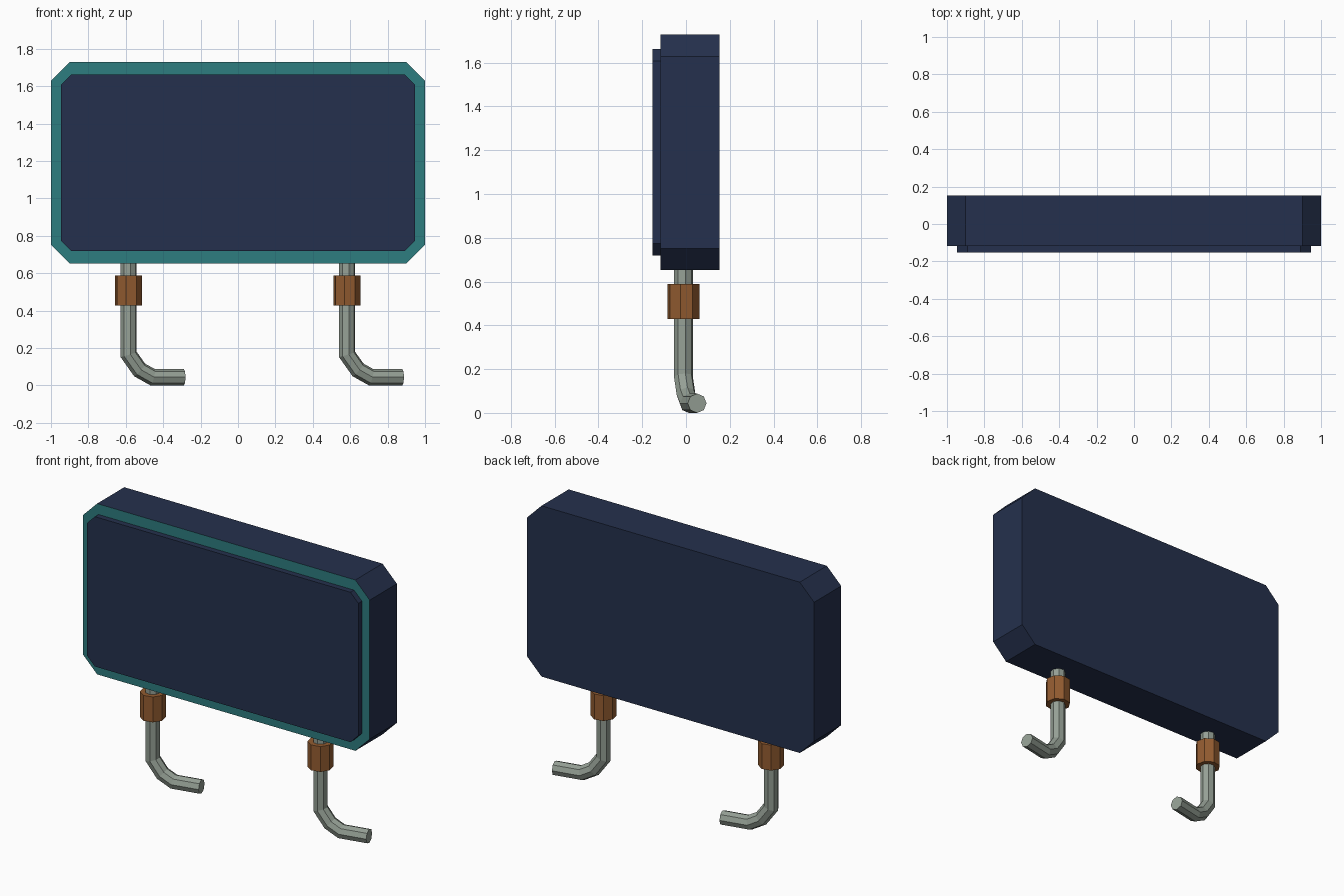
import bpy
import bmesh
from math import cos, sin, tan, atan2, pi, radians

cube = bpy.data.objects.get("Cube")
if cube:
    bpy.data.objects.remove(cube, do_unlink=True)


def material(name, color):
    mat = bpy.data.materials.new(name)
    mat.use_nodes = True
    mat.diffuse_color = (*color, 1)
    mat.node_tree.nodes["Principled BSDF"].inputs["Base Color"].default_value = (*color, 1)
    return mat


navy = material("navy", (0.018, 0.030, 0.074))
teal = material("teal", (0.027, 0.205, 0.216))
copper = material("copper", (0.29, 0.107, 0.03))
steel = material("grey_steel", (0.30, 0.35, 0.30))


def finish(bm, name, *mats):
    bmesh.ops.recalc_face_normals(bm, faces=bm.faces)
    mesh = bpy.data.meshes.new(name)
    bm.to_mesh(mesh)
    bm.free()
    for mat in mats:
        mesh.materials.append(mat)
    obj = bpy.data.objects.new(name, mesh)
    bpy.context.collection.objects.link(obj)
    return obj


def bridge(bm, rings):
    """Skin a list of vertex rings and cap both ends."""
    n = len(rings[0])
    for a, b in zip(rings, rings[1:]):
        for i in range(n):
            j = (i + 1) % n
            bm.faces.new((a[i], a[j], b[j], b[i]))
    bm.faces.new(rings[0])
    bm.faces.new(rings[-1])


def chamfered_slab(name, half_w, z0, z1, y0, y1, cut, *mats):
    """Box with its four corners cut off; a second material covers the front."""
    bm = bmesh.new()
    w = half_w
    outline = [(-w + cut, z0), (w - cut, z0), (w, z0 + cut), (w, z1 - cut),
               (w - cut, z1), (-w + cut, z1), (-w, z1 - cut), (-w, z0 + cut)]
    bridge(bm, [[bm.verts.new((x, y, z)) for x, z in outline] for y in (y0, y1)])
    bm.normal_update()
    if len(mats) > 1:
        for f in bm.faces:
            if all(abs(v.co.y - y0) < 1e-4 for v in f.verts):
                f.material_index = 1
    return finish(bm, name, *mats)


def swept_pipe(name, path, radius, phase, mat, sides=8):
    """Octagonal pipe with mitred bends along a path of (x, z) points."""
    bm = bmesh.new()
    angles = [atan2(q[1] - p[1], q[0] - p[0]) for p, q in zip(path, path[1:])]
    rings = []
    for i, (x, z) in enumerate(path):
        before, after = angles[max(i - 1, 0)], angles[min(i, len(angles) - 1)]
        mid = (before + after) / 2
        stretch = 1 / cos((after - before) / 2)
        ring = []
        for k in range(sides):
            t = phase + 2 * pi * k / sides
            u = radius * cos(t) * stretch
            ring.append(bm.verts.new((x - sin(mid) * u, radius * sin(t), z + cos(mid) * u)))
        rings.append(ring)
    bridge(bm, rings)
    return finish(bm, name, mat)


# Case with teal front rim, and the raised front panel
chamfered_slab("case", 1.0, 0.652, 1.728, -0.117, 0.153, 0.10, navy, teal)
chamfered_slab("front_panel", 0.946, 0.718, 1.662, -0.153, -0.116, 0.055, navy)

# Two bent pipes, each with a copper collar
pipe_path = [(0, 0.67), (0, 0.166), (0.06, 0.083), (0.131, 0.044), (0.302, 0.044)]
for side, x in (("right", -0.585), ("left", 0.583)):
    parts = [
        swept_pipe(side + "_pipe", pipe_path, 0.044, 0, steel),
        swept_pipe(side + "_collar", [(0, 0.588), (0, 0.428)], 0.074, pi / 8, copper),
    ]
    for obj in parts:
        obj.location = (x, -0.012, 0)
        obj.rotation_euler.z = radians(12)
